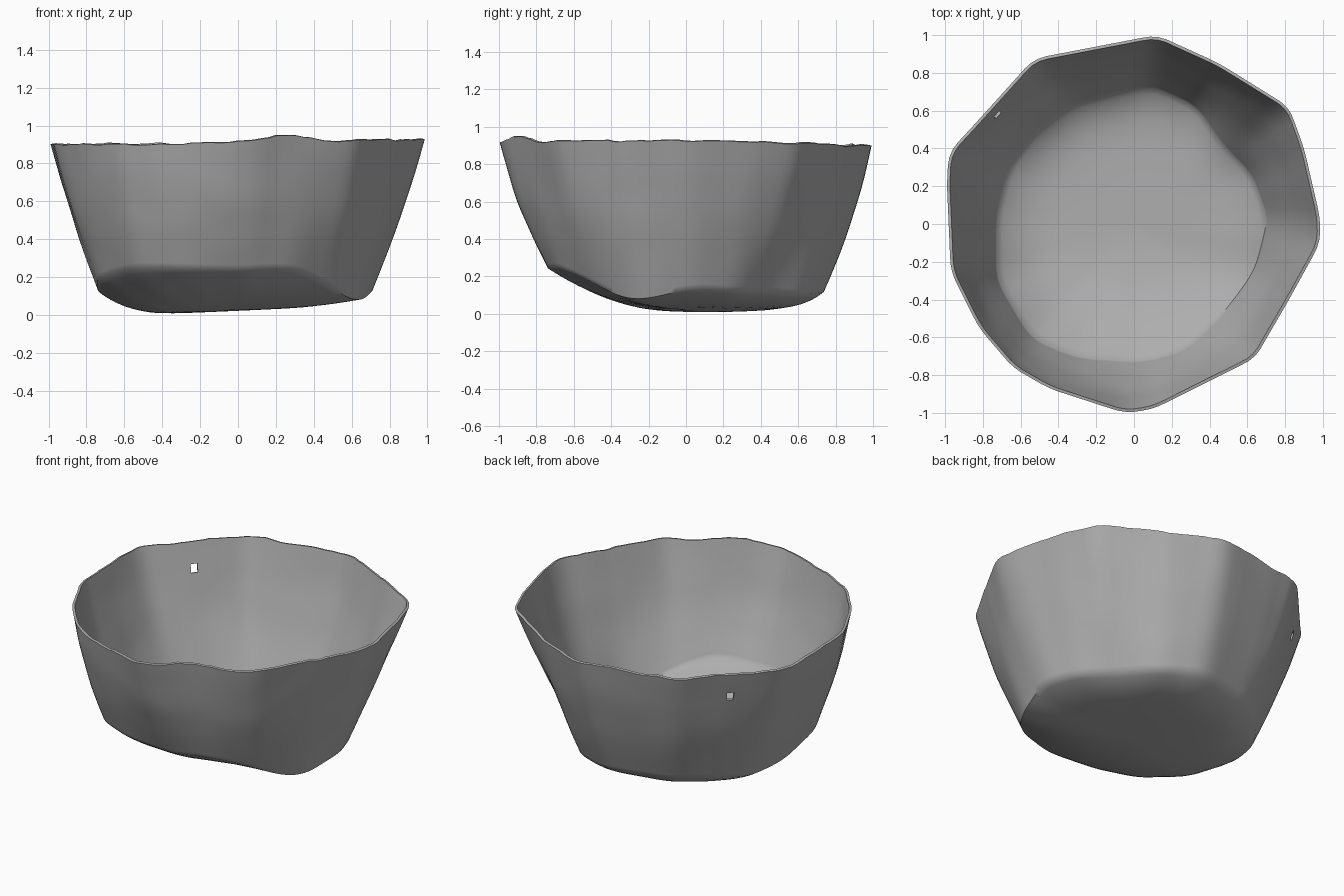
import bpy, bmesh, math, random
from mathutils import Vector, noise

if "Cube" in bpy.data.objects:
    bpy.data.objects.remove(bpy.data.objects["Cube"])

random.seed(4)
SEGMENTS = 144
WALL_ROWS = 30

# Outline of the lip (x, y) and of the foot (x, y, height), counter-clockwise
LIP = [(.985, .03), (.9, .4), (.82, .62), (.45, .85), (.12, 1), (-.53, .875),
       (-.85, .52), (-.98, .38), (-.99, .22), (-.97, -.25), (-.82, -.55),
       (-.64, -.76), (-.45, -.87), (-.05, -1), (.1, -.98), (.64, -.71),
       (.82, -.4), (.985, -.1)]
FOOT = [(.72, .03, .14), (.63, .27, .12), (.47, .43, .12), (.34, .63, .1),
        (.08, .75, .12), (-.33, .65, .12), (-.53, .5, .12), (-.67, .31, .09),
        (-.74, .05, .12), (-.74, -.3, .2), (-.55, -.62, .26), (-.3, -.72, .25),
        (.05, -.74, .24), (.28, -.68, .26), (.46, -.5, .17), (.57, -.36, .09),
        (.65, -.24, .07)]


def ray_hit(outline, angle):
    """Distance from the centre to an outline in one direction, and its height there."""
    d = Vector((math.cos(angle), math.sin(angle)))
    for i, p in enumerate(outline):
        q = outline[(i + 1) % len(outline)]
        a, b = Vector(p[:2]), Vector(q[:2])
        edge = b - a
        cross = d.x * edge.y - d.y * edge.x
        if abs(cross) < 1e-9:
            continue
        along = (a.x * d.y - a.y * d.x) / cross
        reach = (a.x * edge.y - a.y * edge.x) / cross
        if reach > 0 and -1e-6 <= along <= 1 + 1e-6:
            return reach, p[-1] + (q[-1] - p[-1]) * along
    return 1.0, 0.0


def soften(values, width):
    n = len(values)
    return [sum(values[(i + k) % n] for k in range(-width, width + 1)) / (2 * width + 1)
            for i in range(n)]


def floor_height(x, y, t, edge, angle):
    """Tilted floor that curls up to the foot edge, more gradually at the front."""
    flat = .002 + .045 * max(x + .45, 0)
    return flat + (edge - flat) * t ** (4.5 + 2.3 * math.sin(angle))


def lip_height(x, y):
    swell = .04 * max(0, .6 * x - .35 * y)
    peak = .03 * math.exp(-((x - .25) ** 2 + (y + .9) ** 2) / .03)
    ripple = .014 * noise.noise(Vector((x * 5, y * 5, 2)))
    return .9 + swell + peak + ripple + random.uniform(-.003, .003)


angles = [math.tau * i / SEGMENTS for i in range(SEGMENTS)]
lip = soften([ray_hit(LIP, a)[0] for a in angles], 1)
foot = soften(soften([ray_hit(FOOT, a)[0] for a in angles], 2), 1)
edges = soften(soften([ray_hit(FOOT, a)[1] for a in angles], 3), 2)

# Bowl skin: bottom rings, then wall rings
bm = bmesh.new()
rings = []
for t in (.2, .4, .5, .6, .66, .72, .78, .84, .9, .95):
    ring = []
    for a, r, edge in zip(angles, foot, edges):
        x, y = r * t * math.cos(a), r * t * math.sin(a)
        ring.append(bm.verts.new((x, y, floor_height(x, y, t, edge, a))))
    rings.append(ring)

tops = [lip_height(r * math.cos(a), r * math.sin(a)) for a, r in zip(angles, lip)]
for row in range(WALL_ROWS + 1):
    t = row / WALL_ROWS
    ring = []
    for a, low, high, base, top in zip(angles, foot, lip, edges, tops):
        c, s = math.cos(a), math.sin(a)
        dent = .006 * noise.noise(Vector((c * 3, s * 3, t * 3)))
        r = low + (high - low) * t + math.sin(math.pi * t) * (.014 + .012 * s * s + dent)
        ring.append(bm.verts.new((r * c, r * s, base + (top - base) * t)))
    rings.append(ring)

centre = bm.verts.new((0, 0, floor_height(0, 0, 0, 0, 0)))
for i in range(SEGMENTS):
    j = (i + 1) % SEGMENTS
    bm.faces.new((centre, rings[0][j], rings[0][i]))
    for lower, upper in zip(rings, rings[1:]):
        bm.faces.new((lower[i], lower[j], upper[j], upper[i]))

# Small hole through the wall
hole = Vector((-.71, .57, .75))
near = sorted(bm.faces, key=lambda f: (f.calc_center_median() - hole).length)
bmesh.ops.delete(bm, geom=near[:2], context='FACES')

mesh = bpy.data.meshes.new("bowl")
bm.to_mesh(mesh)
bm.free()
bowl = bpy.data.objects.new("bowl", mesh)
bpy.context.collection.objects.link(bowl)

# Plain grey clay
clay = bpy.data.materials.new("grey_clay")
clay.use_nodes = True
grey = (.42, .42, .42, 1)
clay.diffuse_color = grey
clay.node_tree.nodes["Principled BSDF"].inputs["Base Color"].default_value = grey
mesh.materials.append(clay)

# Thin wall towards the inside
shell = bowl.modifiers.new("thickness", 'SOLIDIFY')
shell.thickness = .016
shell.offset = -1

bpy.ops.object.select_all(action='DESELECT')
bowl.select_set(True)
bpy.context.view_layer.objects.active = bowl
bpy.ops.object.modifier_apply(modifier=shell.name)
bpy.ops.object.shade_smooth_by_angle(angle=math.radians(50))
